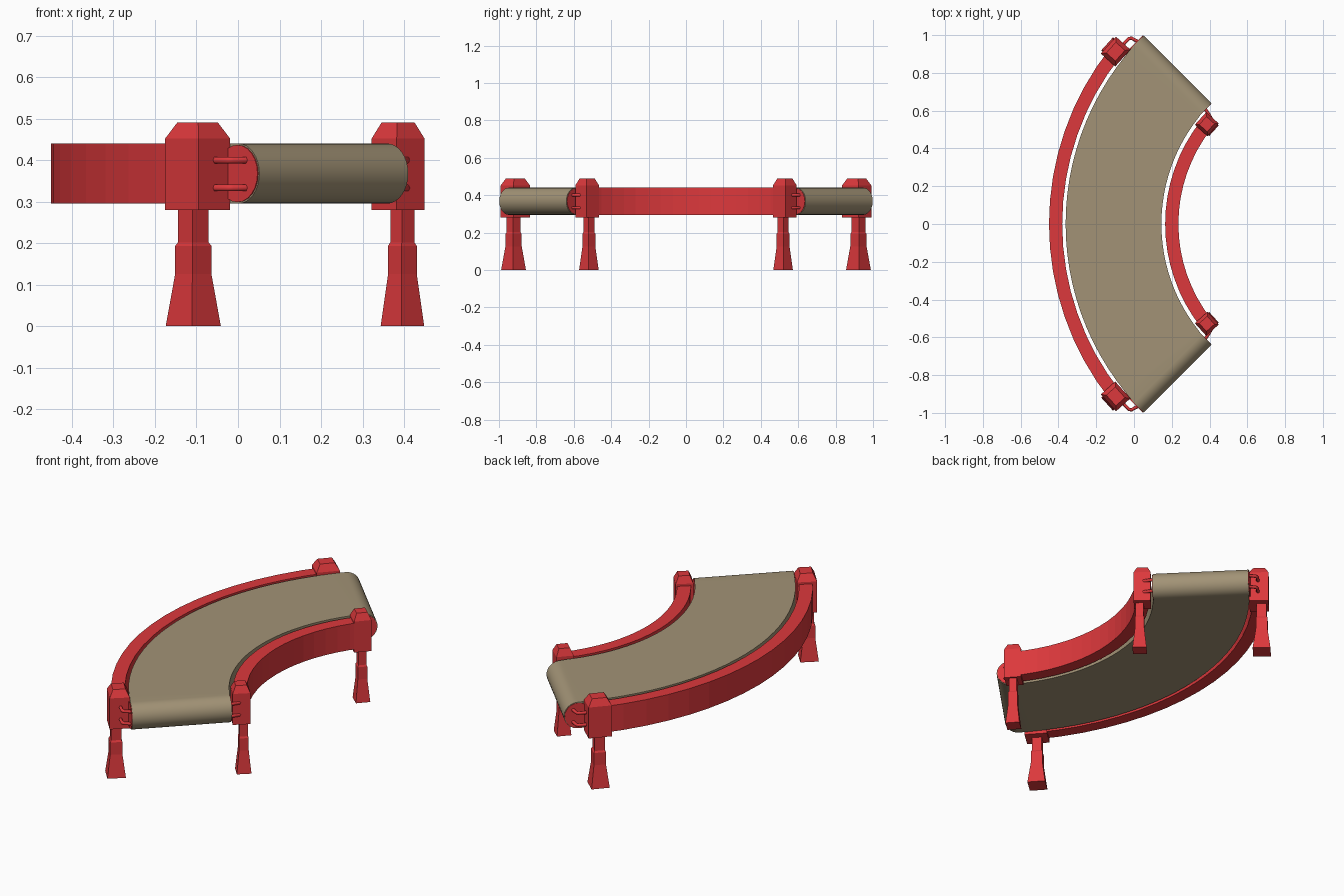
import bpy, bmesh, math
from mathutils import Vector

if "Cube" in bpy.data.objects:
    bpy.data.objects.remove(bpy.data.objects["Cube"])

CX = 1.05                 # centre of the bend on the x axis
ZC, HR = 0.3675, 0.0725   # belt mid height and roller radius
R_IN, R_OUT = 0.905, 1.412


def material(name, color):
    m = bpy.data.materials.new(name)
    m.diffuse_color = color
    m.use_nodes = True
    m.node_tree.nodes["Principled BSDF"].inputs["Base Color"].default_value = m.diffuse_color
    return m


RED = material("red_paint", (0.72, 0.04, 0.045, 1))
TAN = material("belt_tan", (0.36, 0.29, 0.18, 1))


def polar(r, deg, z):
    a = math.radians(deg)
    return Vector((CX - r * math.cos(a), r * math.sin(a), z))


def local(r, t, z, s, deg=45):
    """Point in the frame of one end: r along radius, t along travel, s = +1 back / -1 front."""
    c, n = math.cos(math.radians(deg)), math.sin(math.radians(deg))
    return Vector((CX - r * c + t * n, s * (r * n + t * c), z))


def loft(name, rings, mat, smooth=False):
    bm = bmesh.new()
    vs = [[bm.verts.new(p) for p in ring] for ring in rings]
    n = len(rings[0])
    for a, b in zip(vs, vs[1:]):
        for i in range(n):
            j = (i + 1) % n
            bm.faces.new((a[i], a[j], b[j], b[i]))
    bm.faces.new(vs[0])
    bm.faces.new(vs[-1])
    bmesh.ops.dissolve_degenerate(bm, dist=1e-5, edges=bm.edges)
    bmesh.ops.remove_doubles(bm, verts=bm.verts, dist=1e-5)
    bmesh.ops.recalc_face_normals(bm, faces=bm.faces)
    me = bpy.data.meshes.new(name)
    bm.to_mesh(me)
    bm.free()
    ob = bpy.data.objects.new(name, me)
    bpy.context.collection.objects.link(ob)
    me.materials.append(mat)
    if smooth:
        bpy.ops.object.select_all(action='DESELECT')
        ob.select_set(True)
        bpy.context.view_layer.objects.active = ob
        bpy.ops.object.shade_smooth_by_angle(angle=math.radians(30))
    return ob


def box_ring(r, t, z, hr, ht, s, deg):
    return [local(r + a * hr, t + b * ht, z, s, deg)
            for a, b in ((-1, -1), (1, -1), (1, 1), (-1, 1))]


# Curved belt with rounded ends
def belt_end(s):
    rings = []
    for k in range(9):
        ph = math.radians(90 * k / 8)
        t, h = HR * (math.sin(ph) - 1), max(HR * math.cos(ph), 1e-6)
        rings.append([local(r, t, ZC + q * h, s) for r, q in
                      ((R_IN, -1), (R_IN, 1), (R_OUT, 1), (R_OUT, -1))])
    return rings


mid = []
for i in range(25):
    d = -39 + 78 * i / 24
    mid.append([polar(r, d, ZC + q * HR) for r, q in
                ((R_IN, -1), (R_IN, 1), (R_OUT, 1), (R_OUT, -1))])
loft("belt", belt_end(-1)[::-1] + mid + belt_end(1), TAN, True)

# Curved side rails
for name, r0, r1 in (("outer_rail", 1.43, 1.50), ("inner_rail", 0.815, 0.885)):
    loft(name, [[polar(r, -38.5 + 77 * i / 16, z) for r, z in
                 ((r0, 0.295), (r1, 0.295), (r1, 0.44), (r0, 0.44))]
                for i in range(17)], RED)

for s, end in ((1, "back"), (-1, "front")):
    # Roller inside each belt end, its red discs showing at the sides
    loft(end + "_roller",
         [[local(r, -HR + 0.069 * math.cos(a), ZC + 0.069 * math.sin(a), s)
           for a in (math.tau * i / 24 for i in range(24))]
          for r in (R_IN - 0.003, R_OUT + 0.003)], RED, True)

    for side, r, a, b, k, out, edge in (
            ("outer", 1.466, 0.051, 0.060, 1.0, 1, R_OUT),
            ("inner", 0.849, 0.045, 0.045, 0.79, -1, R_IN)):
        deg = 42
        off = math.radians(deg - 38.5)
        rr, tt = r * math.cos(off), -r * math.sin(off)
        tag = end + "_" + side

        # Post head with a tapered cap
        loft(tag + "_post_head",
             [box_ring(rr, tt, z, a * f, b * f, s, deg)
              for z, f in ((0.28, 1), (0.452, 1), (0.49, 0.63))], RED)

        # Leg with flared foot and stepped neck
        loft(tag + "_leg",
             [box_ring(rr + out * 0.014, tt, z, h * k, h * k, s, deg)
              for z, h in ((0, 0.047), (0.125, 0.031), (0.193, 0.031),
                           (0.202, 0.026), (0.285, 0.026))], RED)

        # Two bent rods holding the roller
        rc = 1.455 if out > 0 else 0.847
        for z, lvl in ((0.40, "upper"), (0.333, "lower")):
            cu = bpy.data.curves.new(tag + "_" + lvl + "_rod", 'CURVE')
            cu.dimensions = '3D'
            cu.bevel_depth = 0.009
            cu.bevel_resolution = 1
            cu.use_fill_caps = True
            sp = cu.splines.new('POLY')
            path = ((rc, -0.13), (rc, -0.066), (rc - out * 0.008, -0.056),
                    (edge - out * 0.004, -0.045))
            sp.points.add(len(path) - 1)
            for p, (pr, pt) in zip(sp.points, path):
                p.co = (*local(pr, pt, z, s), 1)
            cu.materials.append(RED)
            bpy.context.collection.objects.link(bpy.data.objects.new(cu.name, cu))
